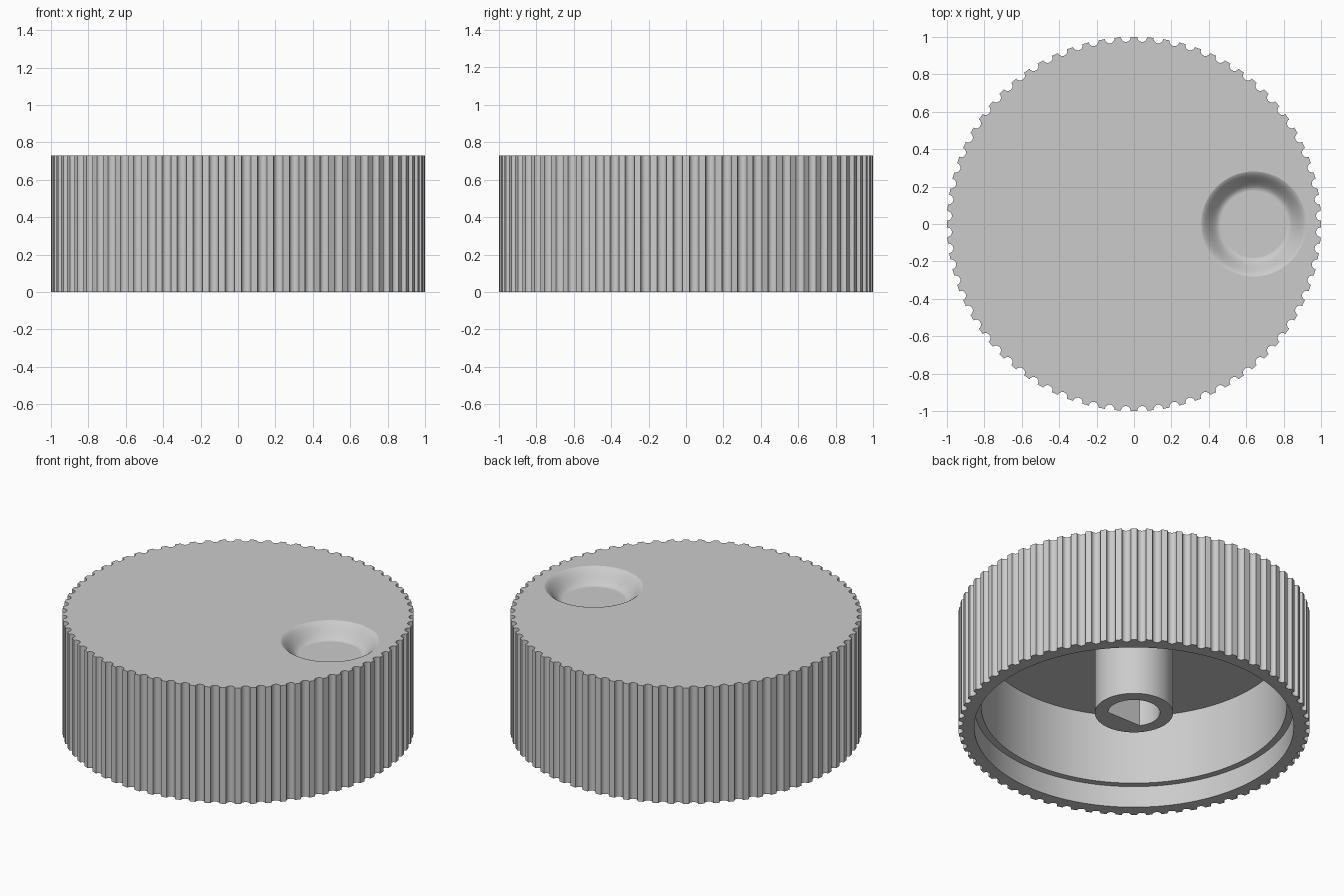
import bpy, bmesh
from math import sin, cos, pi, radians, asin, sqrt

HEIGHT = 0.73
TEETH = 72

if "Cube" in bpy.data.objects:
    bpy.data.objects.remove(bpy.data.objects["Cube"], do_unlink=True)

grey = bpy.data.materials.new("plain_grey")
grey.use_nodes = True
grey.diffuse_color = (0.6, 0.6, 0.6, 1)
grey.node_tree.nodes["Principled BSDF"].inputs["Base Color"].default_value = (0.6, 0.6, 0.6, 1)


def finish(name, bm):
    bmesh.ops.recalc_face_normals(bm, faces=bm.faces)
    mesh = bpy.data.meshes.new(name)
    bm.to_mesh(mesh)
    bm.free()
    mesh.materials.append(grey)
    obj = bpy.data.objects.new(name, mesh)
    bpy.context.collection.objects.link(obj)
    return obj


def prism(name, outline, z0, z1):
    """Extrude a flat outline upward into a solid."""
    bm = bmesh.new()
    face = bm.faces.new([bm.verts.new((x, y, z0)) for x, y in outline])
    top = bmesh.ops.extrude_face_region(bm, geom=[face])["geom"]
    bmesh.ops.translate(bm, vec=(0, 0, z1 - z0),
                        verts=[v for v in top if isinstance(v, bmesh.types.BMVert)])
    return finish(name, bm)


def lathe(name, profile, steps=96, centre_x=0.0):
    """Solid of revolution from (radius, z) points, capped at both ends."""
    bm = bmesh.new()
    rings = [[bm.verts.new((centre_x + r * cos(2 * pi * i / steps),
                            r * sin(2 * pi * i / steps), z)) for i in range(steps)]
             for r, z in profile]
    for a, b in zip(rings, rings[1:]):
        for i in range(steps):
            j = (i + 1) % steps
            bm.faces.new((a[i], a[j], b[j], b[i]))
    bm.faces.new(rings[0])
    bm.faces.new(rings[-1])
    return finish(name, bm)


def cut(obj, cutter):
    mod = obj.modifiers.new("cut", "BOOLEAN")
    mod.operation = "DIFFERENCE"
    mod.solver = "EXACT"
    mod.object = cutter
    bpy.context.view_layer.objects.active = obj
    bpy.ops.object.modifier_apply(modifier=mod.name)
    bpy.data.objects.remove(cutter, do_unlink=True)


def smooth(obj):
    bpy.ops.object.select_all(action="DESELECT")
    obj.select_set(True)
    bpy.context.view_layer.objects.active = obj
    bpy.ops.object.shade_smooth_by_angle(angle=radians(32))
    # Level caps stay perfectly flat
    for p in obj.data.polygons:
        if abs(p.normal.z) > 0.999:
            p.use_smooth = False


# Fluted rim outline: a round groove between every pair of teeth
groove, segs = 0.026, 8
outline = []
for k in range(TEETH):
    a = 2 * pi * (k + 0.5) / TEETH
    for s in range(segs + 1):
        t = -pi / 2 + pi * s / segs
        inward, side = 1 - groove * cos(t), groove * sin(t)
        outline.append((inward * cos(a) - side * sin(a), inward * sin(a) + side * cos(a)))
    # Middle of the tooth on the full circle
    b = 2 * pi * (k + 1) / TEETH
    outline.append((cos(b), sin(b)))
body = prism("knob_body", outline, 0, HEIGHT)

# Stepped hollow on the underside
cut(body, lathe("hollow_cutter", [(0.91, -0.1), (0.91, 0.135), (0.87, 0.135), (0.87, 0.575)]))

# Finger dimple with a soft lip and a flat floor
dimple = [(0.29, HEIGHT + 0.1)]
for i in range(15):
    t = i / 14
    dimple.append((0.29 - 0.11 * t, HEIGHT + 0.002 - 0.09 * t * t * (3 - 2 * t)))
cut(body, lathe("dimple_cutter", dimple, 64, 0.64))
smooth(body)

# Central shaft socket with a D-shaped bore
hub = lathe("shaft_socket", [(0.223, 0.095), (0.223, 0.58)], 64)
bore, flat = 0.148, 0.09
start = -asin(flat / bore)
sweep = pi - 2 * start
bore_outline = [(bore * cos(start + sweep * i / 40), bore * sin(start + sweep * i / 40))
                for i in range(41)]
cut(hub, prism("bore_cutter", bore_outline, 0, 0.7))
smooth(hub)
